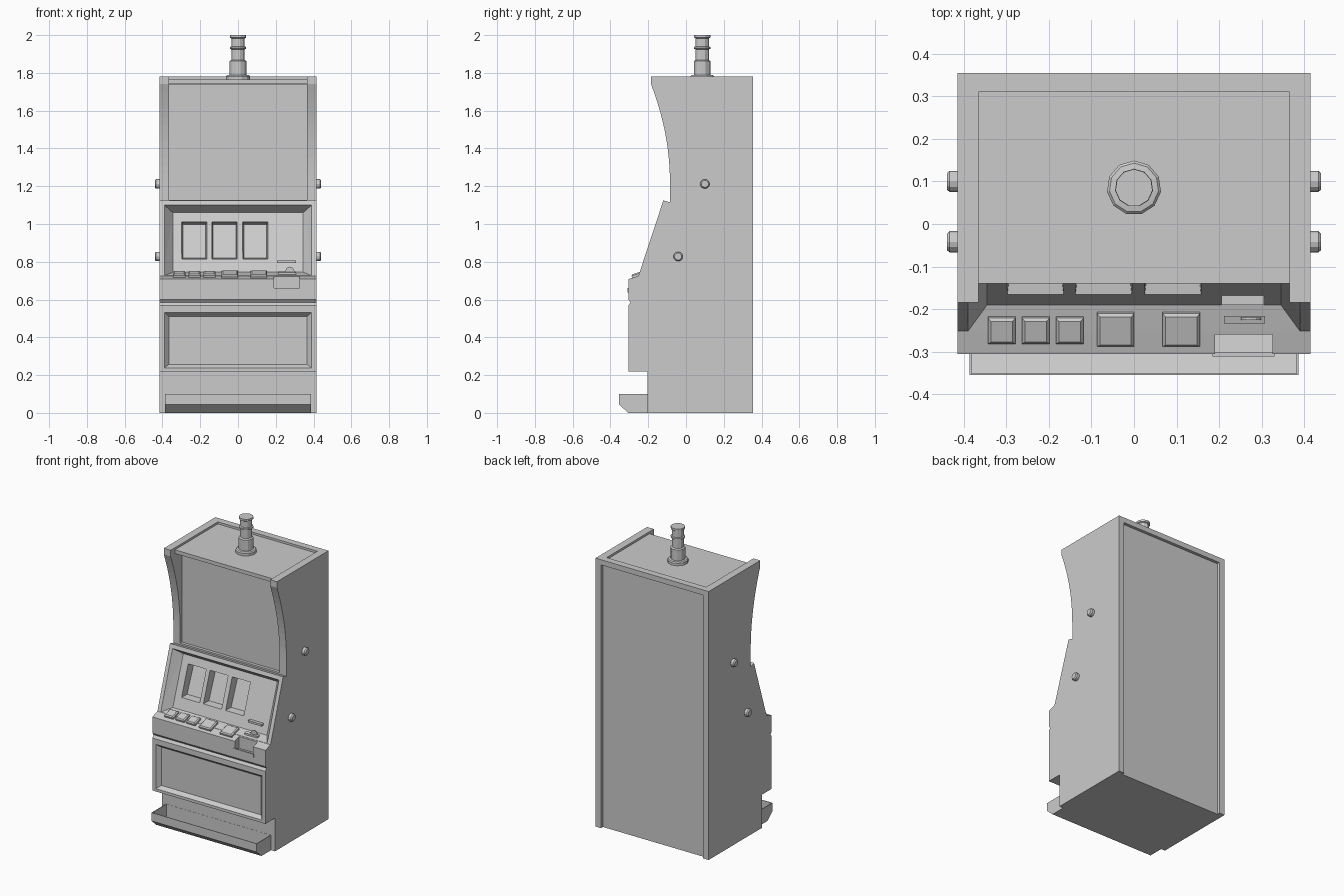
import bpy, bmesh, math
from mathutils import Matrix, Vector

if "Cube" in bpy.data.objects:
    bpy.data.objects.remove(bpy.data.objects["Cube"], do_unlink=True)

GREY = (0.6, 0.6, 0.6, 1.0)
grey = bpy.data.materials.new("cabinet_grey")
grey.use_nodes = True
grey.diffuse_color = GREY
grey.node_tree.nodes["Principled BSDF"].inputs["Base Color"].default_value = GREY


def finish(name, bm):
    bmesh.ops.recalc_face_normals(bm, faces=bm.faces)
    mesh = bpy.data.meshes.new(name)
    bm.to_mesh(mesh)
    bm.free()
    mesh.materials.append(grey)
    obj = bpy.data.objects.new(name, mesh)
    bpy.context.collection.objects.link(obj)
    return obj


def prism(name, profile, half):
    """Extrude a (y, z) outline across the width."""
    bm = bmesh.new()
    face = bm.faces.new([bm.verts.new((-half, y, z)) for y, z in profile])
    new = bmesh.ops.extrude_face_region(bm, geom=[face])["geom"]
    verts = [v for v in new if isinstance(v, bmesh.types.BMVert)]
    bmesh.ops.translate(bm, verts=verts, vec=(2 * half, 0, 0))
    return finish(name, bm)


def block(name, x0, x1, front, back, inset=0.0):
    """Tapered block; front and back each give (y, z) of bottom and top."""
    bm = bmesh.new()
    for ends, d in ((front, 0), (back, inset)):
        for y, z in ends:
            bm.verts.new((x0 + d, y, z))
            bm.verts.new((x1 - d, y, z))
    bmesh.ops.convex_hull(bm, input=bm.verts)
    bmesh.ops.dissolve_limit(bm, angle_limit=0.01, verts=bm.verts, edges=bm.edges)
    return finish(name, bm)


def box(name, x0, x1, y0, y1, z0, z1):
    return block(name, x0, x1, ((y0, z0), (y0, z1)), ((y1, z0), (y1, z1)))


def carve(target, cutter):
    cutter.hide_render = True
    mod = target.modifiers.new("carve", "BOOLEAN")
    mod.operation, mod.solver, mod.object = "DIFFERENCE", "EXACT", cutter
    bpy.context.view_layer.objects.active = target
    bpy.ops.object.modifier_apply(modifier=mod.name)
    bpy.data.objects.remove(cutter, do_unlink=True)


def lathe(name, rings, sides, matrix):
    """Spin (radius, height) rings into a capped solid."""
    bm = bmesh.new()
    loops = []
    for r, h in rings:
        loops.append([bm.verts.new((r * math.cos(2 * math.pi * i / sides),
                                    r * math.sin(2 * math.pi * i / sides), h))
                      for i in range(sides)])
    for a, b in zip(loops, loops[1:]):
        for i in range(sides):
            j = (i + 1) % sides
            bm.faces.new((a[i], a[j], b[j], b[i]))
    bm.faces.new(loops[0])
    bm.faces.new(loops[-1])
    bm.transform(matrix)
    return finish(name, bm)


# Cabinet outline, with the concave sweep at the top
sweep = []
for i in range(13):
    t = 1 - i / 12
    sweep.append((-0.085 - 0.1 * t * t, 1.22 + 0.52 * t))
outline = [(0.355, 0), (0.355, 1.78), (-0.185, 1.78)] + sweep + [
    (-0.085, 1.115), (-0.12, 1.125), (-0.252, 0.725), (-0.305, 0.708),
    (-0.305, 0.6), (-0.293, 0.585), (-0.305, 0.568), (-0.305, 0.22),
    (-0.205, 0.22), (-0.205, 0)]
cabinet = prism("cabinet", outline, 0.415)

# Recessed top, recessed back and upper display
carve(cabinet, box("top_cut", -0.365, 0.365, -0.4, 0.31, 1.766, 1.9))
carve(cabinet, box("back_cut", -0.375, 0.375, 0.335, 0.5, -0.1, 1.745))
carve(cabinet, box("lip_cut", -0.365, 0.365, -0.4, -0.14, 1.5, 1.85))
carve(cabinet, block("display_cut", -0.365, 0.365, ((-0.4, 1.126), (-0.4, 1.755)),
                     ((-0.065, 1.126), (-0.065, 1.738))))

# Sloped console recess, widened slightly past the face
outer = [Vector((-0.252, 0.7265)), Vector((-0.128, 1.10))]
inner = [Vector((-0.19, 0.745)), Vector((-0.08, 1.06))]
start = [a + (a - b) * 0.2 for a, b in zip(outer, inner)]
carve(cabinet, block("console_cut", -0.399, 0.399, start, inner, 0.054))


def panel_y(z):
    return -0.19 + (z - 0.745) * 0.349


def deck_z(y):
    return 0.745 + (y + 0.19) * 0.32


# Three reel windows
for x in (-0.30, -0.14, 0.023):
    low, high = 0.813, 1.017
    carve(cabinet, block("window_cut", x, x + 0.137,
                         ((panel_y(low) - 0.02, low), (panel_y(high) - 0.02, high)),
                         ((panel_y(low) + 0.05, low + 0.006),
                          (panel_y(high) + 0.05, high - 0.02)), 0.008))

# Framed lower door and payout notch
carve(cabinet, block("door_cut", -0.398, 0.398, ((-0.315, 0.231), (-0.315, 0.541)),
                     ((-0.28, 0.257), (-0.28, 0.511)), 0.032))
carve(cabinet, block("notch_cut", 0.19, 0.325, ((-0.4, 0.67), (-0.4, 0.8)),
                     ((-0.26, 0.645), (-0.26, 0.8))))
box("payout_lip", 0.185, 0.33, -0.311, -0.302, 0.637, 0.662)

# Hollow coin tray at the foot
tray = prism("coin_tray", [(-0.2, 0.1), (-0.355, 0.1), (-0.355, 0.045),
                           (-0.305, 0), (-0.2, 0)], 0.386)
carve(tray, prism("tray_cut", [(-0.206, 0.2), (-0.351, 0.2), (-0.351, 0.047),
                               (-0.303, 0.004), (-0.206, 0.004)], 0.382))


# Deck buttons, sloped with the deck
def button(name, x, y, width, depth):
    bm = bmesh.new()
    bmesh.ops.create_cube(bm, size=1)
    bm.transform(Matrix.Diagonal((width, depth, 0.036, 1)))
    top = [e for e in bm.edges if all(v.co.z > 0 for v in e.verts)]
    bmesh.ops.bevel(bm, geom=top, offset=0.007, segments=1, affect="EDGES")
    bm.transform(Matrix.Translation((x, y, deck_z(y)))
                 @ Matrix.Rotation(math.atan(0.32), 4, "X"))
    finish(name, bm)


for i, x in enumerate((-0.311, -0.231, -0.151)):
    button(f"small_button_{i + 1}", x, -0.248, 0.064, 0.064)
for i, x in enumerate((-0.043, 0.111)):
    button(f"large_button_{i + 1}", x, -0.246, 0.087, 0.082)

# Bill slot, coin slot and coin disc
box("bill_slot", 0.206, 0.306, -0.19, -0.165, 0.793, 0.807)
block("coin_slot", 0.212, 0.308, ((-0.234, 0.72), (-0.234, deck_z(-0.234) + 0.012)),
      ((-0.216, 0.72), (-0.216, deck_z(-0.216) + 0.012)))
lathe("coin", [(0.024, -0.003), (0.024, 0.003)], 12,
      Matrix.Translation((0.275, -0.223, 0.75)) @ Matrix.Rotation(math.pi / 2, 4, "X"))

# Side pegs
for side, label in ((1, "left"), (-1, "right")):
    for y, z, spot in ((0.1, 1.212, "upper"), (-0.042, 0.828, "lower")):
        lathe(f"{label}_{spot}_peg",
              [(0.025, 0.4), (0.025, 0.433), (0.019, 0.44)], 12,
              Matrix.Translation((0, y, z)) @ Matrix.Rotation(side * math.pi / 2, 4, "Y"))

# Stepped lamp on the roof
lathe("roof_lamp",
      [(0.064, 1.76), (0.064, 1.782), (0.058, 1.788), (0.045, 1.79), (0.045, 1.862),
       (0.036, 1.868), (0.036, 1.925), (0.044, 1.928), (0.044, 1.937), (0.036, 1.94),
       (0.036, 1.983), (0.044, 1.987), (0.044, 2.0)], 11,
      Matrix.Translation((0, 0.085, 0)) @ Matrix.Rotation(math.pi / 2, 4, "Z"))
